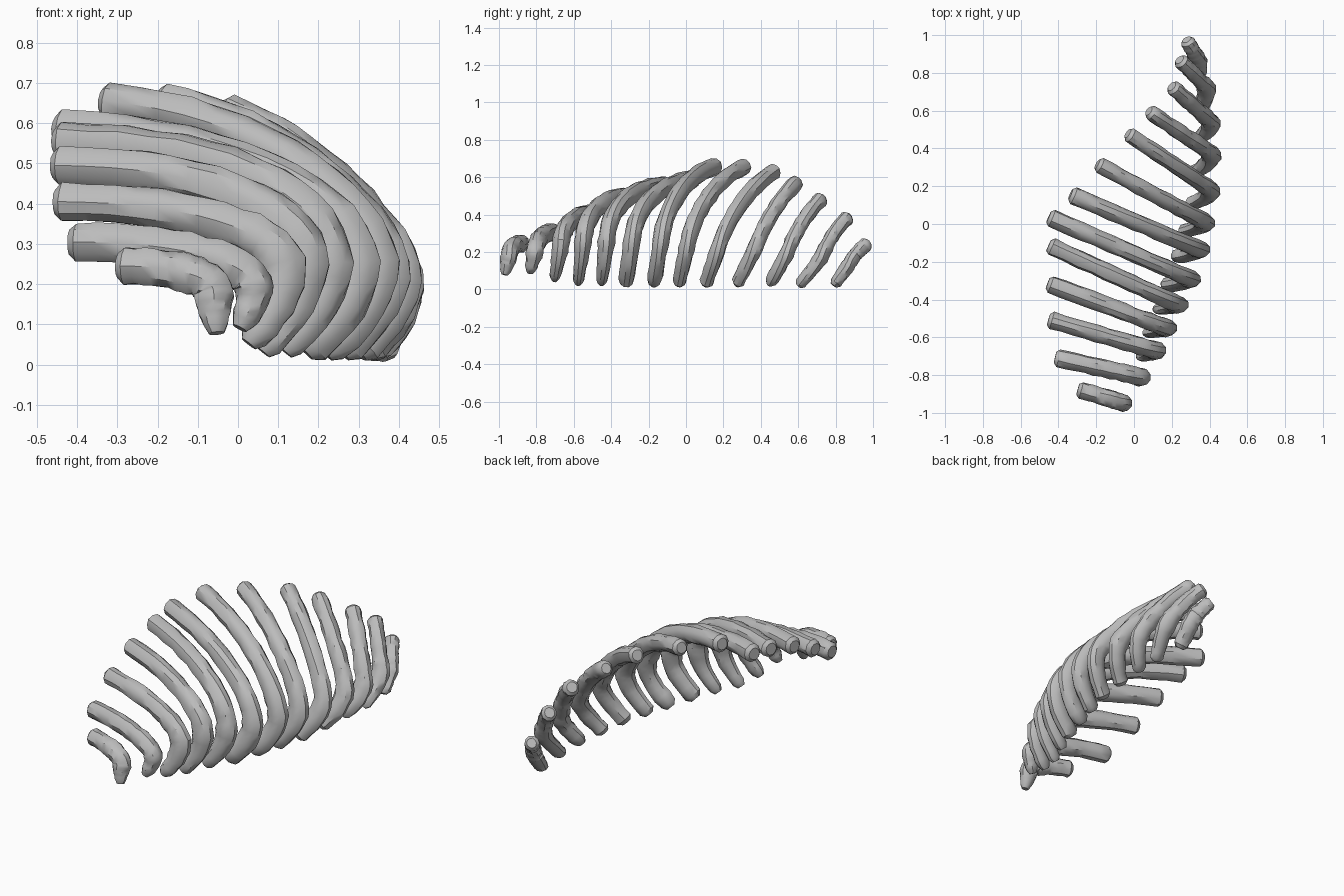
import bpy, bmesh, math, random
from mathutils import Vector

random.seed(4)
if "Cube" in bpy.data.objects:
    bpy.data.objects.remove(bpy.data.objects["Cube"], do_unlink=True)

bone = bpy.data.materials.new("bone_grey")
bone.use_nodes = True
grey = (0.5, 0.5, 0.5, 1.0)
bone.diffuse_color = grey
bone.node_tree.nodes["Principled BSDF"].inputs["Base Color"].default_value = grey

# Each rib: upper end, outermost bend, lower tip
RIBS = [
    ((-.28, -.88, .245), (-.06, -.945, .18), (-.055, -.965, .10)),
    ((-.40, -.71, .305), (.04, -.81, .19), (.015, -.83, .11)),
    ((-.435, -.51, .405), (.115, -.67, .23), (.04, -.70, .07)),
    ((-.44, -.32, .495), (.17, -.55, .25), (.075, -.575, .05)),
    ((-.435, -.12, .555), (.23, -.425, .25), (.13, -.45, .05)),
    ((-.435, .03, .585), (.30, -.29, .25), (.18, -.32, .05)),
    ((-.32, .15, .655), (.35, -.135, .25), (.23, -.17, .045)),
    ((-.18, .31, .655), (.38, .01, .25), (.27, -.035, .045)),
    ((-.02, .47, .63), (.412, .18, .24), (.31, .11, .045)),
    ((.09, .59, .57), (.415, .37, .22), (.33, .28, .045)),
    ((.21, .72, .48), (.41, .54, .19), (.345, .455, .045)),
    ((.25, .86, .38), (.385, .725, .17), (.355, .615, .035)),
    ((.285, .965, .24), (.34, .87, .13), (.345, .80, .035)),
]
ARC_STEPS, TIP_STEPS, SIDES = 14, 6, 10


def rib_path(start, bend, tip, bulge):
    """Arched upper part, then a hooked lower part."""
    start, bend, tip = Vector(start), Vector(bend), Vector(tip)
    span = bend - start
    points = []
    for i in range(ARC_STEPS):
        angle = math.pi / 2 * i / ARC_STEPS
        across, drop = math.sin(angle), 1 - math.cos(angle)
        arc = start + Vector((span.x * across, span.y * across, span.z * drop))
        chord = start + span * ((across + drop) / 2)
        points.append(chord.lerp(arc, bulge))
    knee = Vector((bend.x, (bend.y + tip.y) / 2, (bend.z + tip.z) / 2))
    for i in range(TIP_STEPS + 1):
        t = i / TIP_STEPS
        points.append(bend.lerp(knee, t).lerp(knee.lerp(tip, t), t))
    # Even out the joint between the two parts
    for _ in range(2):
        inner = [(a + b * 2 + c) / 4 for a, b, c in zip(points, points[1:], points[2:])]
        points = [points[0]] + inner + [points[-1]]
    return points


def add_rib(name, path, radius, taper, blade):
    bm = bmesh.new()
    rings = []
    last = len(path) - 1
    stations = []
    for i, p in enumerate(path):
        tangent = (path[min(i + 1, last)] - path[max(i - 1, 0)]).normalized()
        size = 1 - taper * max(0, (i - ARC_STEPS) / TIP_STEPS)
        depth = 1.05 + blade * min(1, i / ARC_STEPS) ** 2
        stations.append((p, tangent, size * random.uniform(0.95, 1.07), depth))
    # Rounded ends
    p, t, s, d = stations[0]
    stations.insert(0, (p - t * radius * 0.4, t, s * 0.65, d))
    p, t, s, d = stations[-1]
    stations.append((p + t * radius * 0.5, t, s * 0.6, d))
    for p, tangent, size, depth in stations:
        wide = Vector((0, 1, 0))
        wide = (wide - tangent * wide.dot(tangent)).normalized()
        deep = tangent.cross(wide)
        ring = []
        for k in range(SIDES):
            a = math.tau * k / SIDES
            r = radius * size * random.uniform(0.95, 1.05)
            ring.append(bm.verts.new(p + (wide * math.cos(a) + deep * math.sin(a) * depth) * r))
        rings.append(ring)
    for low, high in zip(rings, rings[1:]):
        for k in range(SIDES):
            n = (k + 1) % SIDES
            bm.faces.new((low[k], low[n], high[n], high[k]))
    bm.faces.new(rings[0])
    bm.faces.new(rings[-1])
    bmesh.ops.recalc_face_normals(bm, faces=bm.faces)
    mesh = bpy.data.meshes.new(name)
    bm.to_mesh(mesh)
    bm.free()
    mesh.materials.append(bone)
    rib = bpy.data.objects.new(name, mesh)
    bpy.context.collection.objects.link(rib)
    return rib


# Row of ribs, front to back: later ones are straighter, thinner and blunter
bpy.ops.object.select_all(action="DESELECT")
for index, (start, bend, tip) in enumerate(RIBS):
    bulge = max(0.3, min(1.05, 1.1 - 0.17 * (index - 4)))
    radius = 0.046 - 0.0012 * max(0, index - 5)
    taper = 0.35 if index < 5 else 0.15
    blade = 0.05 if index < 2 else 0.25
    rib = add_rib(f"rib_{index + 1}", rib_path(start, bend, tip, bulge), radius, taper, blade)
    rib.select_set(True)
    bpy.context.view_layer.objects.active = rib
bpy.ops.object.shade_smooth_by_angle(angle=math.radians(35))
